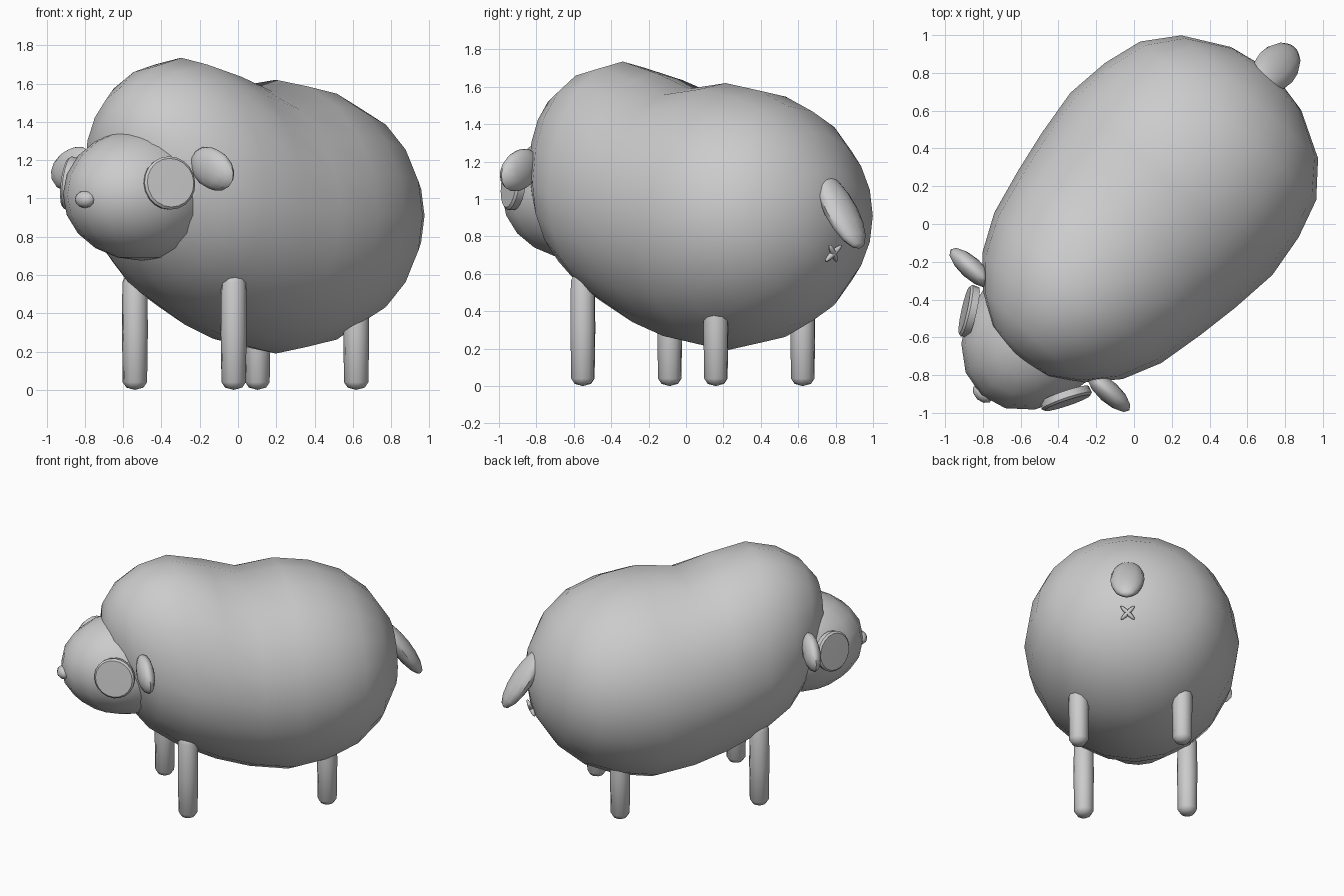
import bpy, bmesh, math
from math import sin, cos, pi, radians
from mathutils import Matrix, Vector

cube = bpy.data.objects.get("Cube")
if cube:
    bpy.data.objects.remove(cube, do_unlink=True)

grey = bpy.data.materials.new("plain grey")
grey.use_nodes = True
grey.diffuse_color = (0.6, 0.6, 0.6, 1)
grey.node_tree.nodes["Principled BSDF"].inputs["Base Color"].default_value = (0.6, 0.6, 0.6, 1)

# The sheep is built facing -y, then turned as a whole
TURN = Matrix.Rotation(radians(-42), 4, 'Z') @ Matrix.Translation((0.005, 0, 0))


def finish(name, bm, local=Matrix(), sharp=50):
    bmesh.ops.recalc_face_normals(bm, faces=bm.faces)
    mesh = bpy.data.meshes.new(name)
    bm.to_mesh(mesh)
    bm.free()
    mesh.materials.append(grey)
    obj = bpy.data.objects.new(name, mesh)
    bpy.context.collection.objects.link(obj)
    obj.matrix_world = TURN @ local
    bpy.ops.object.select_all(action='DESELECT')
    obj.select_set(True)
    bpy.context.view_layer.objects.active = obj
    bpy.ops.object.shade_smooth_by_angle(angle=radians(sharp))
    return obj


def ellipsoid(name, centre, radii, rotation=Matrix(), u=16, v=10):
    bm = bmesh.new()
    bmesh.ops.create_uvsphere(bm, u_segments=u, v_segments=v, radius=1)
    bmesh.ops.transform(bm, matrix=Matrix.Diagonal((*radii, 1)), verts=bm.verts)
    return finish(name, bm, Matrix.Translation(centre) @ rotation)


def loft(bm, rings):
    for a, b in zip(rings, rings[1:]):
        n = max(len(a), len(b))
        for i in range(n):
            j = (i + 1) % n
            if len(a) == 1:
                bm.faces.new((a[0], b[i], b[j]))
            elif len(b) == 1:
                bm.faces.new((a[i], a[j], b[0]))
            else:
                bm.faces.new((a[i], a[j], b[j], b[i]))


def lathe(name, profile, sides, local, sharp=50):
    """Spin (radius, height) pairs around z."""
    bm = bmesh.new()
    rings = []
    for r, z in profile:
        count = sides if r > 0 else 1
        rings.append([bm.verts.new((r * cos(2 * pi * i / sides), r * sin(2 * pi * i / sides), z))
                      for i in range(count)])
    loft(bm, rings)
    return finish(name, bm, local, sharp)


# Woolly body: cross-sections as (y, half width, top, widest height, bottom)
sections = [
    (-0.94, 0, 1.28, 1.28, 1.28),
    (-0.90, 0.20, 1.47, 1.27, 1.02),
    (-0.80, 0.36, 1.60, 1.17, 0.76),
    (-0.65, 0.50, 1.69, 1.08, 0.57),
    (-0.45, 0.595, 1.735, 1.01, 0.43),
    (-0.20, 0.65, 1.67, 0.96, 0.31),
    (0.03, 0.69, 1.59, 0.92, 0.235),
    (0.29, 0.72, 1.62, 0.91, 0.19),
    (0.53, 0.69, 1.58, 0.91, 0.23),
    (0.74, 0.627, 1.497, 0.91, 0.32),
    (0.91, 0.487, 1.36, 0.91, 0.46),
    (1.04, 0.25, 1.16, 0.91, 0.66),
    (1.09, 0, 0.91, 0.91, 0.91),
]
SIDES = 20
bm = bmesh.new()
rings = []
for y, half, top, mid, bottom in sections:
    ring = []
    for i in range(SIDES if half else 1):
        t = 2 * pi * i / SIDES
        rise = (top - mid) if cos(t) > 0 else (mid - bottom)
        ring.append(bm.verts.new((half * sin(t), y, mid + rise * cos(t))))
    rings.append(ring)
loft(bm, rings)
finish("woolly_body", bm)

# Head and nose
ellipsoid("head", (0, -0.76, 1.02), (0.37, 0.455, 0.345))
ellipsoid("nose", (0, -1.2, 0.995), (0.062, 0.045, 0.045), u=10, v=6)

# Tail, hanging and tilted away from the rump
ellipsoid("tail", (0, 1.12, 0.935), (0.115, 0.065, 0.24),
          Matrix.Rotation(radians(34), 4, 'X'), u=12, v=8)

leg_profile = [(0, 0), (0.045, 0.012), (0.064, 0.04), (0.068, 0.3),
               (0.066, 0.56), (0.045, 0.61), (0, 0.625)]
eye_profile = [(0, -0.03), (0.135, -0.03), (0.14, 0.008), (0.128, 0.02), (0, 0.022)]

for side, label in ((1, "left"), (-1, "right")):
    # Legs
    for y, place in ((-0.425, "front"), (0.532, "back")):
        lathe(f"{place}_{label}_leg", leg_profile, 10, Matrix.Translation((side * 0.347, y, 0)))
    # Drooping ears
    ellipsoid(f"{label}_ear", (side * 0.49, -0.75, 1.155), (0.155, 0.058, 0.105),
              Matrix.Rotation(radians(side * 24), 4, 'Y'), u=12, v=8)
    # Disc eyes facing outwards and forwards
    facing = Vector((side * 0.87, -0.49, 0.12)).to_track_quat('Z', 'Y').to_matrix().to_4x4()
    lathe(f"{label}_eye", eye_profile, 20,
          Matrix.Translation((side * 0.35, -0.93, 1.08)) @ facing, 30)
    # Small crossed mark under the tail
    ellipsoid(f"{label}_cross_bar", (0, 1.065, 0.71), (0.016, 0.016, 0.066),
              Matrix.Rotation(radians(-20), 4, 'X') @ Matrix.Rotation(radians(side * 45), 4, 'Y'),
              u=8, v=6)
